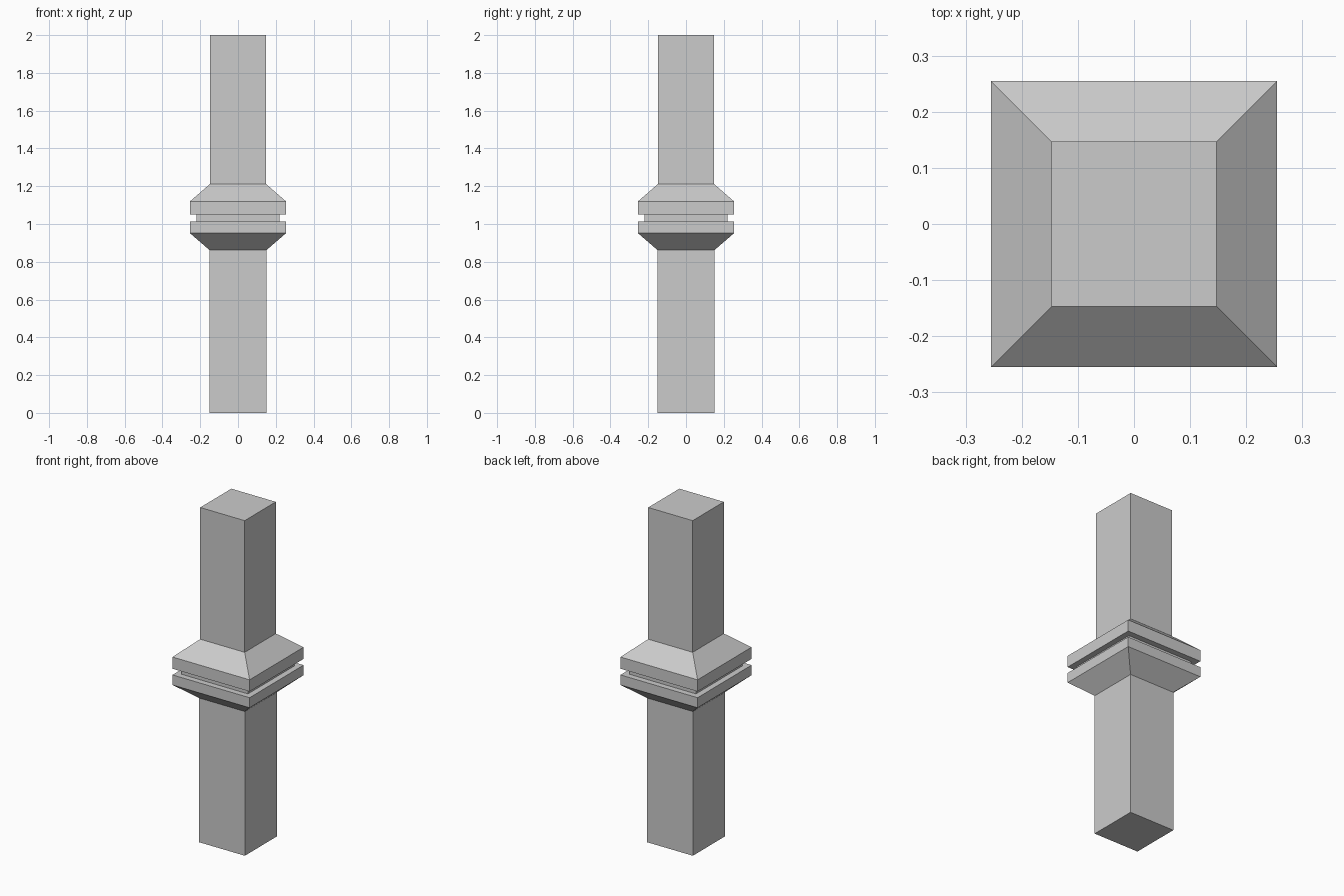
import bpy, bmesh

if "Cube" in bpy.data.objects:
    bpy.data.objects.remove(bpy.data.objects["Cube"])


def square_loft(name, profile):
    """Stack square rings given as (half width, height) and cap both ends."""
    bm = bmesh.new()
    rings = []
    for h, z in profile:
        corners = ((-h, -h), (h, -h), (h, h), (-h, h))
        rings.append([bm.verts.new((x, y, z)) for x, y in corners])
    for a, b in zip(rings, rings[1:]):
        for i in range(4):
            j = (i + 1) % 4
            bm.faces.new((a[i], a[j], b[j], b[i]))
    bm.faces.new(rings[0][::-1])
    bm.faces.new(rings[-1])
    mesh = bpy.data.meshes.new(name)
    bm.to_mesh(mesh)
    bm.free()
    obj = bpy.data.objects.new(name, mesh)
    bpy.context.collection.objects.link(obj)
    return obj


# Lower shaft flaring into its collar, neck, then the upper collar and shaft
square_loft("post", [
    (0.151, 0.0), (0.151, 0.862),
    (0.255, 0.952), (0.255, 1.012),
    (0.22, 1.012), (0.22, 1.049),
    (0.255, 1.049), (0.255, 1.119),
    (0.147, 1.213), (0.147, 2.0),
])
